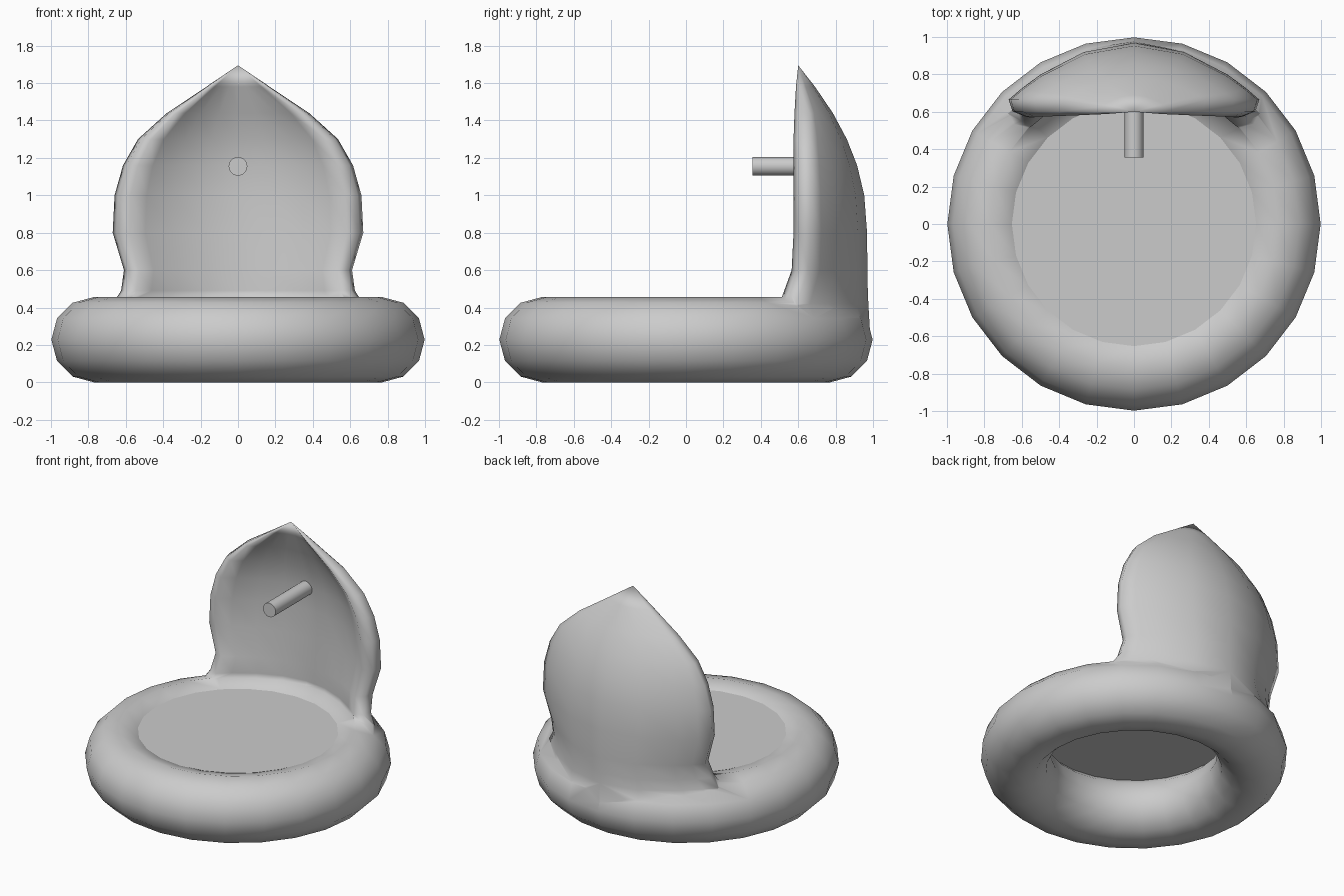
import bpy, bmesh, math

if "Cube" in bpy.data.objects:
    bpy.data.objects.remove(bpy.data.objects["Cube"])


def select_only(ob):
    bpy.ops.object.select_all(action='DESELECT')
    ob.select_set(True)
    bpy.context.view_layer.objects.active = ob


# Ring-shaped base
bpy.ops.mesh.primitive_torus_add(major_segments=24, minor_segments=12,
                                 major_radius=0.77, minor_radius=0.228,
                                 location=(0, 0, 0.228))
base = bpy.context.object
base.name = "ring_seat"


# Crescent cross-section of the backrest at one height
def section(z, w, back, rim, inner):
    pts = []
    outer_end = rim + min(0.09, (back - rim) * 0.4)
    for s in (-1, -0.9, -0.75, -0.4, 0, 0.4, 0.75, 0.9, 1):
        pts.append((w * s, back - (back - outer_end) * s * s, z))
    pts.append((w * 0.97, rim + (outer_end - rim) * 0.3, z))
    for s in (1, 0.85, 0.6, 0.3, 0, -0.3, -0.6, -0.85, -1):
        pts.append((w * 0.87 * s, inner - (inner - rim) * s * s, z))
    pts.append((-w * 0.97, rim + (outer_end - rim) * 0.3, z))
    return pts


# Height, half width, back y, front rim y, hollow centre y
levels = [(0.25, 0.64, 0.985, 0.60, 0.78), (0.42, 0.67, 0.975, 0.50, 0.77),
          (0.49, 0.625, 0.972, 0.525, 0.77), (0.60, 0.61, 0.97, 0.565, 0.77),
          (0.80, 0.67, 0.968, 0.575, 0.775), (1.0, 0.66, 0.953, 0.575, 0.78),
          (1.16, 0.615, 0.915, 0.575, 0.775), (1.30, 0.535, 0.86, 0.575, 0.75),
          (1.44, 0.38, 0.785, 0.58, 0.70), (1.58, 0.17, 0.69, 0.588, 0.64)]

bm = bmesh.new()
rings = [[bm.verts.new(p) for p in section(*lv)] for lv in levels]
n = len(rings[0])
for a, b in zip(rings, rings[1:]):
    for i in range(n):
        j = (i + 1) % n
        bm.faces.new((a[i], a[j], b[j], b[i]))
tip = bm.verts.new((0, 0.6, 1.695))
for i in range(n):
    bm.faces.new((rings[-1][i], rings[-1][(i + 1) % n], tip))
bm.faces.new(rings[0])
bmesh.ops.recalc_face_normals(bm, faces=bm.faces)
mesh = bpy.data.meshes.new("backrest")
bm.to_mesh(mesh)
bm.free()
back = bpy.data.objects.new("backrest", mesh)
bpy.context.collection.objects.link(back)

# Merge the backrest into the ring
select_only(base)
mod = base.modifiers.new("merge", 'BOOLEAN')
mod.operation = 'UNION'
mod.solver = 'EXACT'
mod.object = back
bpy.ops.object.modifier_apply(modifier="merge")
bpy.data.objects.remove(back)
bpy.ops.object.shade_smooth()

# Thin seat panel closing the ring
bpy.ops.mesh.primitive_cylinder_add(vertices=24, radius=0.66, depth=0.035,
                                    location=(0, 0, 0.405))
panel = bpy.context.object
panel.name = "seat_panel"
bpy.ops.object.shade_smooth_by_angle(angle=math.radians(40))

# Peg sticking out of the backrest
bpy.ops.mesh.primitive_cylinder_add(vertices=24, radius=0.05, depth=0.48,
                                    location=(0, 0.595, 1.155),
                                    rotation=(math.pi / 2, 0, 0))
peg = bpy.context.object
peg.name = "peg"
bpy.ops.object.shade_smooth_by_angle(angle=math.radians(40))
